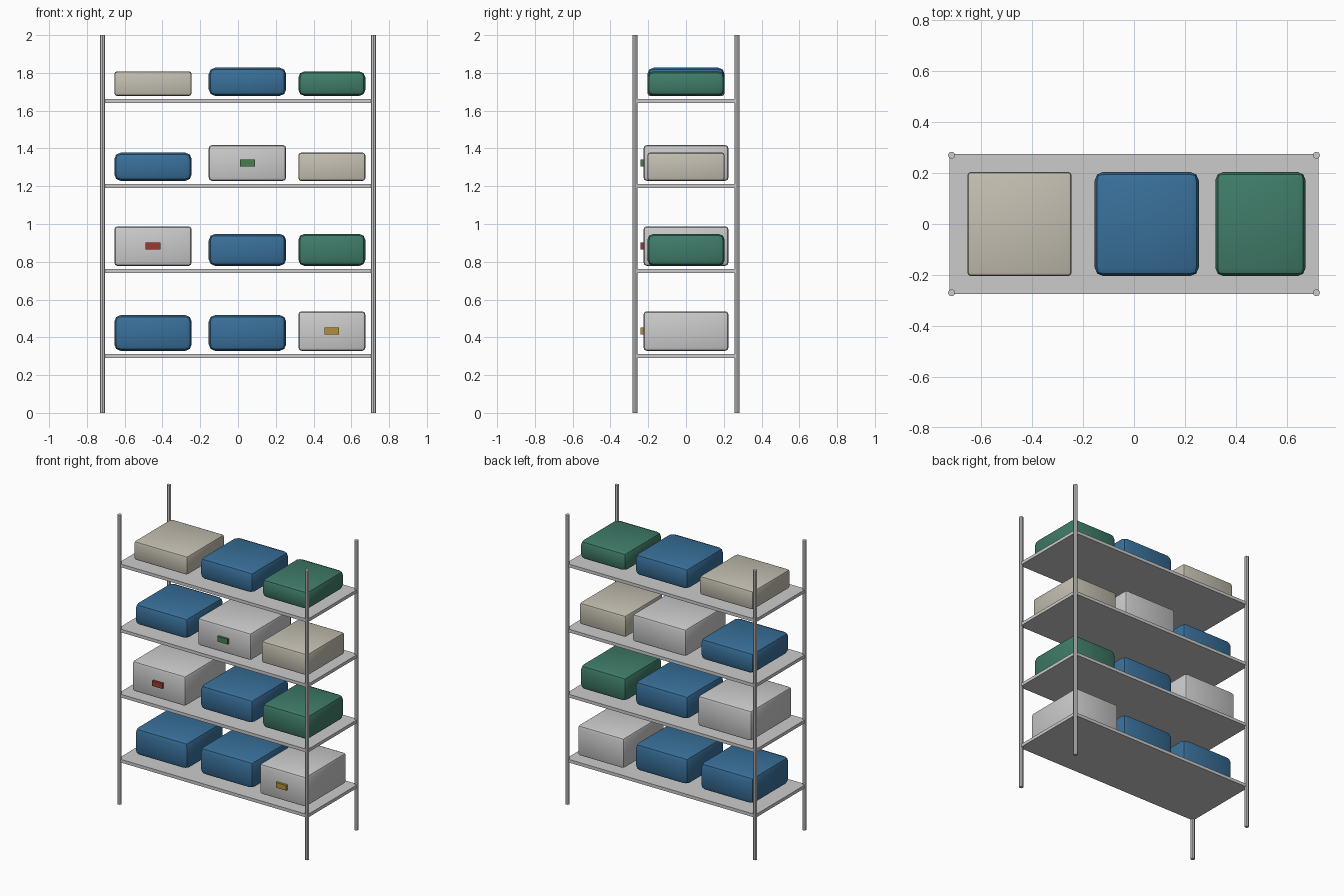
import bpy, math

if "Cube" in bpy.data.objects:
    bpy.data.objects.remove(bpy.data.objects["Cube"])

SHELF_Z = [0.30, 0.75, 1.20, 1.65]
COLORS = {
    "blue": (0.04, 0.16, 0.32, 1), "green": (0.05, 0.20, 0.14, 1),
    "beige": (0.55, 0.52, 0.44, 1), "red_tag": (0.35, 0.04, 0.03, 1),
    "green_tag": (0.07, 0.20, 0.08, 1), "yellow_tag": (0.45, 0.28, 0.04, 1),
}
mats = {}
for key, col in COLORS.items():
    mats[key] = bpy.data.materials.new(key)
    mats[key].diffuse_color = col


def box(name, loc, size, mat=None, bevel=0.0):
    bpy.ops.mesh.primitive_cube_add(size=1, location=loc)
    ob = bpy.context.object
    ob.name = name
    ob.scale = size
    bpy.ops.object.transform_apply(location=False, rotation=False, scale=True)
    if bevel:
        mod = ob.modifiers.new("rounded_edges", 'BEVEL')
        mod.width = bevel
        mod.segments = 2
        bpy.ops.object.modifier_apply(modifier=mod.name)
        bpy.ops.object.shade_smooth_by_angle(angle=math.radians(30))
    if mat in mats:
        ob.data.materials.append(mats[mat])
    return ob


# Four upright posts
for sx, side in ((-1, "left"), (1, "right")):
    for sy, end in ((-1, "front"), (1, "back")):
        bpy.ops.mesh.primitive_cylinder_add(vertices=8, radius=0.014, depth=2,
                                            location=(sx * 0.717, sy * 0.27, 1))
        bpy.context.object.name = f"{end}_{side}_post"

# Shelf boards
for i, z in enumerate(SHELF_Z):
    box(f"shelf_{i + 1}", (0, 0, z + 0.002), (1.45, 0.55, 0.022))

# Stored bins: columns are (centre x, width), rows are (kind, height)
COLUMNS = [(-0.45, 0.41), (0.05, 0.41), (0.497, 0.355)]
ROWS = [
    [("blue", 0.19), ("blue", 0.19), ("grey", 0.21)],
    [("grey", 0.21), ("blue", 0.17), ("green", 0.17)],
    [("blue", 0.15), ("grey", 0.19), ("beige", 0.15)],
    [("beige", 0.13), ("blue", 0.15), ("green", 0.13)],
]
TAGS = ["yellow_tag", "red_tag", "green_tag"]
BEVEL = {"blue": 0.035, "green": 0.033, "beige": 0.015, "grey": 0.018}
for r, row in enumerate(ROWS):
    for c, (kind, h) in enumerate(row):
        x, w = COLUMNS[c]
        zc = SHELF_Z[r] + 0.028 + h / 2
        depth = 0.45 if kind == "grey" else 0.41
        box(f"{kind}_bin_{r + 1}_{c + 1}", (x, 0, zc), (w, depth, h), kind, BEVEL[kind])
        # Coloured tag on the front of each grey crate
        if kind == "grey":
            box(f"crate_tag_{r + 1}", (x, -0.23, zc), (0.078, 0.02, 0.036), TAGS[r])

for m in bpy.data.materials:
    if m.users and not m.is_grease_pencil:
        m.use_nodes = True
        m.node_tree.nodes["Principled BSDF"].inputs["Base Color"].default_value = m.diffuse_color
